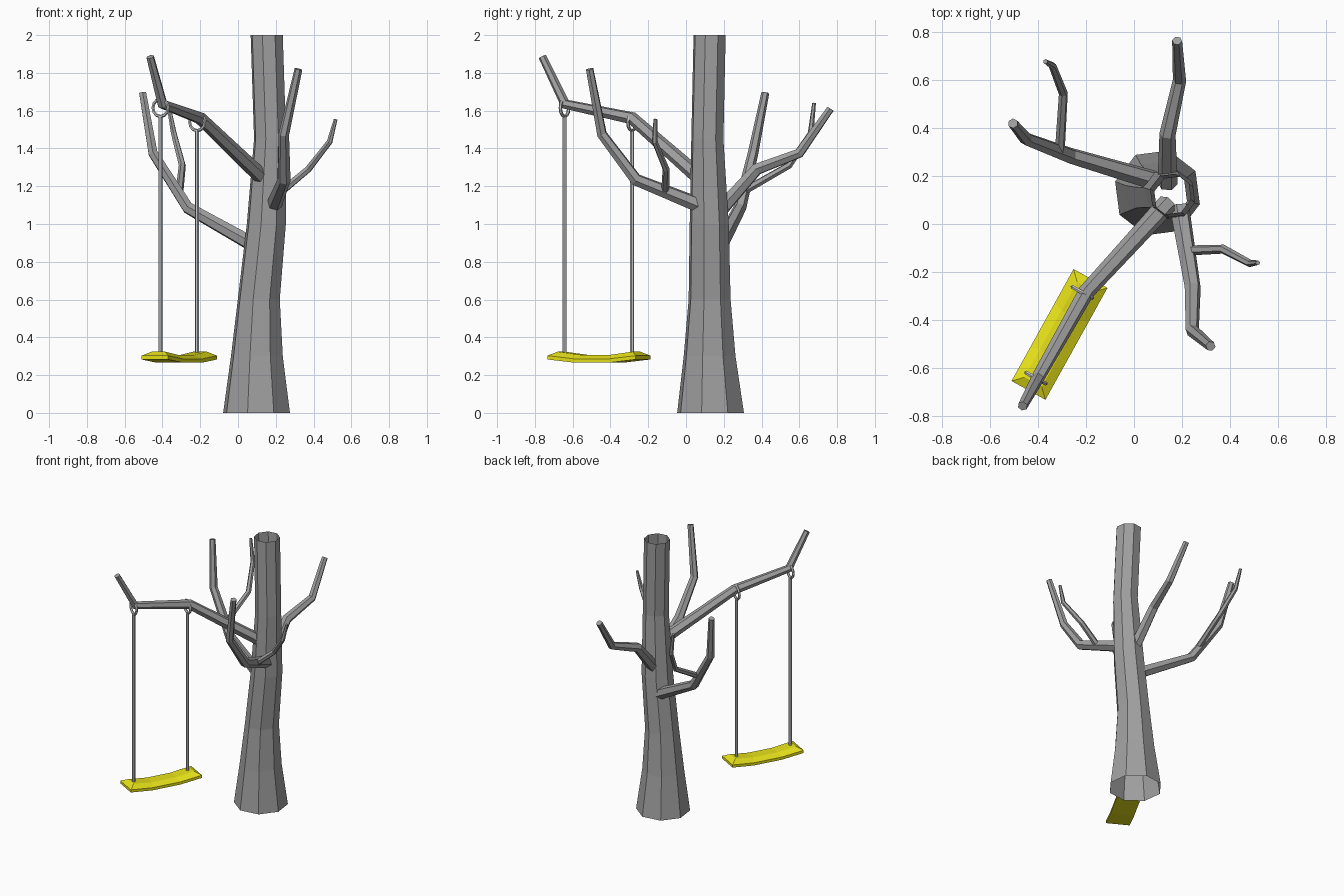
import bpy, bmesh, math
from mathutils import Vector, Matrix

cube = bpy.data.objects.get("Cube")
if cube:
    bpy.data.objects.remove(cube, do_unlink=True)


def material(name, color):
    m = bpy.data.materials.new(name)
    m.use_nodes = True
    m.diffuse_color = (*color, 1)
    m.node_tree.nodes["Principled BSDF"].inputs["Base Color"].default_value = (*color, 1)
    return m


BARK = material("grey_bark", (0.35, 0.35, 0.35))
ROPE = material("light_grey_rope", (0.6, 0.6, 0.6))
YELLOW = material("yellow_seat", (0.8, 0.76, 0.01))


def finish(name, bm, mat):
    bmesh.ops.recalc_face_normals(bm, faces=bm.faces)
    mesh = bpy.data.meshes.new(name)
    bm.to_mesh(mesh)
    bm.free()
    mesh.materials.append(mat)
    obj = bpy.data.objects.new(name, mesh)
    bpy.context.collection.objects.link(obj)
    return obj


def loft(name, rings, mat, caps=True, closed=False):
    """Skin a list of equal-sized vertex rings."""
    bm = bmesh.new()
    loops = [[bm.verts.new(p) for p in ring] for ring in rings]
    pairs = list(zip(loops, loops[1:]))
    if closed:
        pairs.append((loops[-1], loops[0]))
    for a, b in pairs:
        for i in range(len(a)):
            j = (i + 1) % len(a)
            bm.faces.new((a[i], a[j], b[j], b[i]))
    if caps and not closed:
        bm.faces.new(loops[0])
        bm.faces.new(loops[-1])
    return finish(name, bm, mat)


def tube(name, points, radii, mat, sides=6):
    """Tapered tube with mitred bends along a path."""
    pts = [Vector(p) for p in points]
    dirs = [(b - a).normalized() for a, b in zip(pts, pts[1:])]
    side = dirs[0].orthogonal().normalized()
    rings = []
    for i, p in enumerate(pts):
        t = (dirs[max(i - 1, 0)] + dirs[min(i, len(dirs) - 1)]).normalized()
        side = (side - t * side.dot(t)).normalized()
        up = t.cross(side)
        angles = [math.tau * k / sides for k in range(sides)]
        rings.append([p + radii[i] * (side * math.cos(a) + up * math.sin(a)) for a in angles])
    return loft(name, rings, mat)


# Trunk: open octagonal shell, each level is (x, y, z, radius)
levels = [(.098, .13, 0, .183), (.10, .125, .3, .142), (.11, .125, .6, .115),
          (.15, .123, 1.0, .107), (.17, .113, 1.45, .088), (.152, .125, 2.0, .088)]
loft("trunk", [[(x + r * math.cos(a), y + r * math.sin(a), z)
                for a in (math.radians(30 + 45 * k) for k in range(8))]
               for x, y, z, r in levels], BARK, caps=False)

# Branches and twigs
BRANCH_R = (.042, .034, .028, .021)
TWIG_R = (.021, .019, .016, .01)
limbs = {
    "swing_branch": ([(.14, .085, 1.235), (-.2, -.285, 1.56), (-.40, -.64, 1.635), (-.465, -.76, 1.885)], BRANCH_R),
    "front_branch": ([(.19, .07, 1.1), (.245, -.265, 1.235), (.243, -.445, 1.475), (.32, -.51, 1.82)], BRANCH_R),
    "front_twig": ([(.24, -.11, 1.18), (.372, -.105, 1.29), (.485, -.165, 1.435), (.517, -.162, 1.555)], TWIG_R),
    "back_branch": ([(.14, .17, 1.06), (.14, .375, 1.29), (.19, .6, 1.375), (.18, .765, 1.61)], BRANCH_R),
    "right_branch": ([(.09, .18, .885), (-.265, .285, 1.085), (-.45, .355, 1.375), (-.505, .42, 1.695)], BRANCH_R),
    "right_twig": ([(-.31, .3, 1.17), (-.295, .545, 1.31), (-.34, .66, 1.48), (-.37, .678, 1.64)], TWIG_R),
}
for name, (path, radii) in limbs.items():
    tube(name, path, radii, BARK)

# Swing ropes, each with a loop round the branch
HEADING = math.radians(61)
along = Vector((math.cos(HEADING), math.sin(HEADING), 0))
across = Vector((along.y, -along.x, 0))
up = Vector((0, 0, 1))
for label, x, y, z in (("outer", -.41, -.643, 1.615), ("inner", -.216, -.286, 1.54)):
    tube(label + "_rope", [(x, y, .29), (x, y, z - .04)], (.011, .011), ROPE)
    rings = []
    for k in range(12):
        a = math.tau * k / 12
        out = across * math.cos(a) + up * math.sin(a)
        rings.append([Vector((x, y, z)) + out * (.046 + .009 * math.cos(b)) + along * (.009 * math.sin(b))
                      for b in (math.tau * j / 6 for j in range(6))])
    loft(label + "_rope_loop", rings, ROPE, closed=True)

# Seat: sagging plank with a bevelled top
LENGTH, WIDTH, INSET = .267, .081, .04
center = Vector((-.311, -.461, 0))
bm = bmesh.new()
sections = []
for t in (-1, -.4, .4, 1):
    sag = .263 + .02 * t * t
    outer, inner = t * LENGTH, t * (LENGTH - INSET)
    profile = [(outer, -WIDTH, 0), (outer, -WIDTH, .02), (inner, INSET - WIDTH, .041),
               (inner, WIDTH - INSET, .041), (outer, WIDTH, .02), (outer, WIDTH, 0)]
    sections.append([bm.verts.new(center + along * u + across * v + up * (sag + w)) for u, v, w in profile])
for a, b in zip(sections, sections[1:]):
    for i in range(6):
        j = (i + 1) % 6
        bm.faces.new((a[i], a[j], b[j], b[i]))
for s in (sections[0], sections[-1]):
    bm.faces.new((s[0], s[1], s[4], s[5]))
    bm.faces.new((s[1], s[2], s[3], s[4]))
finish("swing_seat", bm, YELLOW)
